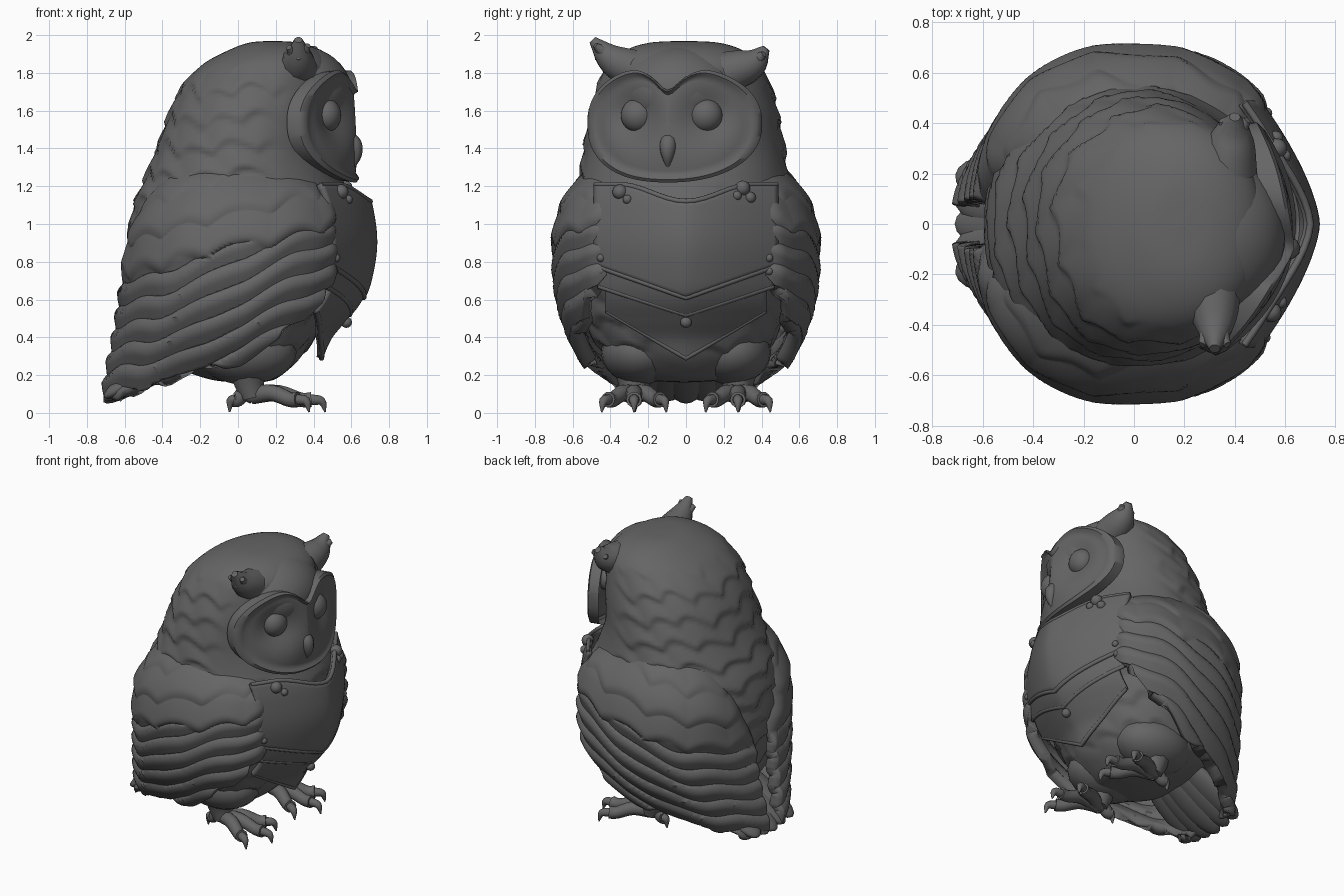
import bpy, bmesh, math
from mathutils import Vector, Matrix

if "Cube" in bpy.data.objects:
    bpy.data.objects.remove(bpy.data.objects["Cube"])

mat = bpy.data.materials.new("dark_grey")
mat.diffuse_color = (0.13, 0.13, 0.13, 1)
mat.use_nodes = True
mat.node_tree.nodes["Principled BSDF"].inputs["Base Color"].default_value = mat.diffuse_color


def lookup(table, t):
    """Smooth interpolation of table rows, keyed by the first column."""
    n = len(table)
    t = min(max(t, table[0][0]), table[-1][0])
    i = next((k for k in range(n - 1) if t <= table[k + 1][0]), n - 2)
    a, b = table[i], table[i + 1]
    p, q = table[max(i - 1, 0)], table[min(i + 2, n - 1)]
    h = b[0] - a[0]
    s = (t - a[0]) / h
    out = []
    for c in range(1, len(a)):
        m0 = (b[c] - p[c]) / (b[0] - p[0]) * h
        m1 = (q[c] - a[c]) / (q[0] - a[0]) * h
        out.append((2*s**3 - 3*s*s + 1) * a[c] + (s**3 - 2*s*s + s) * m0
                   + (3*s*s - 2*s**3) * b[c] + (s**3 - s*s) * m1)
    return out


def finish(ob, angle=40):
    bpy.ops.object.select_all(action='DESELECT')
    ob.select_set(True)
    bpy.context.view_layer.objects.active = ob
    bpy.ops.object.shade_smooth_by_angle(angle=math.radians(angle))
    ob.data.materials.clear()
    ob.data.materials.append(mat)
    return ob


def grid(name, fn, nu, nv, wrap=False, thick=0.0, angle=40):
    """Surface from fn(i, j); wrap closes the i direction."""
    verts = [fn(i, j) for j in range(nv) for i in range(nu)]
    faces = [(j*nu + i, j*nu + (i+1) % nu, (j+1)*nu + (i+1) % nu, (j+1)*nu + i)
             for j in range(nv - 1) for i in range(nu if wrap else nu - 1)]
    me = bpy.data.meshes.new(name)
    me.from_pydata(verts, [], faces)
    bm = bmesh.new()
    bm.from_mesh(me)
    bmesh.ops.remove_doubles(bm, verts=bm.verts, dist=1e-5)
    bmesh.ops.recalc_face_normals(bm, faces=bm.faces)
    bm.to_mesh(me)
    bm.free()
    ob = bpy.data.objects.new(name, me)
    bpy.context.collection.objects.link(ob)
    if thick:
        mod = ob.modifiers.new("thickness", 'SOLIDIFY')
        mod.thickness, mod.offset = thick, 0
    return finish(ob, angle)


def tube(name, pts, radii, smooth=True):
    """Tapered round tube through points."""
    cu = bpy.data.curves.new(name, 'CURVE')
    cu.dimensions, cu.bevel_depth, cu.bevel_resolution = '3D', 1, 3
    cu.use_fill_caps = True
    sp = cu.splines.new('POLY')
    rows = [(k, *p, r) for k, (p, r) in enumerate(zip(pts, radii))]
    n = (len(pts) - 1) * (4 if smooth else 1)
    sp.points.add(n)
    for k in range(n + 1):
        x, y, z, r = lookup(rows, k * (len(pts) - 1) / n)
        sp.points[k].co = (x, y, z, 1)
        sp.points[k].radius = max(r, 0.002)
    ob = bpy.data.objects.new(name, cu)
    bpy.context.collection.objects.link(ob)
    bpy.ops.object.select_all(action='DESELECT')
    ob.select_set(True)
    bpy.context.view_layer.objects.active = ob
    bpy.ops.object.convert(target='MESH')
    return finish(bpy.context.object, 60)


def ball(name, loc, scale, rot=(0, 0, 0), seg=24):
    bpy.ops.mesh.primitive_uv_sphere_add(segments=seg, ring_count=seg // 2, location=loc, rotation=rot)
    ob = bpy.context.object
    ob.name, ob.scale = name, scale
    return finish(ob, 60)


def spow(v, e):
    return math.copysign(abs(v) ** e, v)


def ridge(q, fall=.25):
    """Soft sawtooth, for overlapping feather rows."""
    f = q % 1
    return f / (1 - fall) if f < 1 - fall else (1 - f) / fall


# Body and head: rings of (index, z, back x, front x, half width)
rings = [(0, .16, 0, .1, .0), (1, .18, -.16, .2, .24), (2, .26, -.37, .3, .38), (3, .36, -.49, .38, .46),
         (4, .5, -.55, .46, .53), (5, .7, -.58, .55, .58), (6, .9, -.58, .6, .6), (7, 1.1, -.55, .6, .59),
         (8, 1.25, -.49, .55, .55), (9, 1.4, -.43, .5, .53), (10, 1.6, -.36, .51, .495),
         (11, 1.75, -.28, .51, .45), (12, 1.85, -.18, .5, .4), (13, 1.92, -.05, .43, .31),
         (14, 1.96, .06, .32, .18), (15, 1.97, .18, .18, 0)]


def body_point(i, j):
    t = 2 * math.pi * i / 144
    z, xb, xf, ry = lookup(rings, 15 * j / 130)
    q = z / .15 - .4 * abs(math.sin(6.5 * t + 9 * z)) + .15 * math.sin(5 * t)
    mask = min(1, max(0, (z - .22) / .1)) * min(1, max(0, (1.86 - z) / .08))
    if z > 1.2:
        mask *= min(1, max(0, (.45 - math.cos(t)) / .4))
    k = 1 + .04 * mask * (ridge(-q, .2) - .4)
    cx, rx = (xb + xf) / 2, (xf - xb) / 2
    return (cx + rx * k * spow(math.cos(t), .93), max(ry, 0) * k * spow(math.sin(t), .93) - .01, z)


grid("body", body_point, 144, 131, wrap=True, angle=60)

# Wings: feathered shells wrapped around the body
wing_rings = [(.05, .72, .45, .42), (.2, .7, .5, .5), (.4, .66, .58, .61), (.6, .63, .64, .675),
              (.8, .61, .66, .695), (1.0, .59, .65, .675), (1.2, .52, .6, .6), (1.32, .45, .54, .53)]
wing_edges = [(36, .78, 1.06), (42, .68, 1.17), (52, .56, 1.22), (70, .41, 1.26), (90, .27, 1.3),
              (110, .2, 1.3), (140, .1, 1.24), (158, .07, 1.1), (173, .08, .75)]


def make_wing(side, name):
    def point(i, j):
        d = 36 + 137 * i / 119
        t, v = math.radians(d), j / 89
        lo, hi = lookup(wing_edges, d)
        lo += .02 * abs(math.sin(t * 6))
        z = lo + (hi - lo) * v
        back, front, ry = lookup(wing_rings, z)
        c, s = spow(math.cos(t), .87), spow(math.sin(t), .87)
        flow = z - .28 * math.cos(t) + .025 * math.sin(4 * t) + .012 * math.sin(11 * t + 5 * z)
        covert = z - .15 * math.cos(t) - .05 * abs(math.sin(7 * t))
        w = min(1, max(0, (covert - .84) / .03))
        lift = (1 - w) * .026 * ridge(flow / .115, .3) + w * (.02 + .014 * ridge(-(covert - .84) / .17))
        edge = min(1, (1 - v) / .22, i / 8)
        r = -.045 + lift - .075 * (1 - edge) ** 2
        return (c * ((front if c > 0 else back) + r), side * s * (ry + r), z)
    grid(name, point, 120, 90, thick=.08, angle=60)


make_wing(-1, "right_wing")
make_wing(1, "left_wing")

# Tail feathers: a broad rounded fan
for k in range(-2, 3):
    ball("tail_feather", (-.46, k * .08, .22 + .012 * abs(k)), (.3, .115, .06),
         (0, math.radians(-33), math.radians(-k * 4)))

# Turned head parts share one yaw about the neck
yaw = Matrix.Translation((.07, 0, 0)) @ Matrix.Rotation(math.radians(-10), 4, 'Z') @ Matrix.Translation((-.07, 0, 0))


def turned(x, y, z):
    return tuple(yaw @ Vector((x, y, z)))


def face_point(i, j):
    a = 2 * math.pi * i / 96
    d = a - math.pi / 2
    outline = 1 - .42 * math.exp(-(d / .22) ** 2)
    rho = min(j / 20, 1) * (.96 if j == 21 else 1)
    y = .47 * rho * outline * spow(math.cos(a), .88)
    z = 1.53 + .31 * rho * outline * spow(math.sin(a), .88)
    x = .645 - .245 * (abs(y) / .47) ** 2.2 - (.06 if z > 1.53 else .03) * ((z - 1.53) / .3) ** 2
    x -= .09 * math.exp(-((abs(y) - .2) ** 2 + (z - 1.57) ** 2) / .022)
    if rho > .88:
        x += .025 * math.sin(math.pi * min(1, (rho - .88) / .15))
    if j == 21:
        x -= .1
    return turned(x, y, z)


grid("facial_disc", face_point, 96, 22, wrap=True, angle=50)
ball("forehead", turned(.3, 0, 1.7), (.305, .33, .25), seg=40)
tube("beak", [turned(.59, 0, 1.47), turned(.62, 0, 1.42), turned(.63, 0, 1.36), turned(.615, 0, 1.29)],
     [.03, .045, .033, .004])
for s in (-1, 1):
    ball("eye", turned(.505, s * .182, 1.575), (.08, .09, .09), seg=32)

# Ear tufts with split tips
tufts = [((.31, -.24, 1.8), (.32, -.39, 1.87), (.32, -.495, 1.975)),
         ((.37, .22, 1.8), (.39, .35, 1.85), (.4, .425, 1.93))]
for a, b, c in tufts:
    tube("ear_tuft", [a, b, c], [.12, .085, .022])
    for dx, dz in ((-.05, -.04), (.05, -.03), (0, -.09)):
        tube("tuft_feather", [b, (c[0] + dx, c[1] * .97, c[2] + dz)], [.06, .015], False)

# Armour plates follow the chest, keeled along the middle
chest = [(.26, .44), (.4, .5), (.5, .58), (.6, .655), (.7, .695), (.9, .725), (1.1, .7), (1.22, .66)]


def chest_point(y, z, lift=0.0):
    return (lookup(chest, z)[0] + lift - .23 * abs(y / .48) ** 1.5, y, z)


def plate(name, half, top, bottom, lift, rims):
    def point(i, j):
        u = i / 20 - 1
        lo, hi = bottom(abs(u)), top(abs(u))
        return chest_point(u * half, lo + (hi - lo) * j / 16, lift)
    grid(name, point, 41, 17, thick=.035, angle=30)
    for fn in rims:
        pts = [chest_point(k / 10 * half, fn(abs(k) / 10), lift + .01) for k in range(-10, 11)]
        tube(name + "_rim", pts, [.014] * 21, False)


def neckline(u):
    return 1.12 + .09 * math.sin(min(u / .75, 1) * math.pi / 2) ** 2


def chest_hem(u):
    return .61 + .17 * u


def waist_hem(u):
    return .52 + .15 * u


def hip_hem(u):
    return .29 + .25 * u


plate("breastplate", .48, neckline, chest_hem, -.005, (neckline, chest_hem))
plate("waist_plate", .46, lambda u: .65 + .12 * u, waist_hem, -.015, (waist_hem,))
plate("hip_plate", .42, lambda u: .55 + .12 * u, hip_hem, -.02, (hip_hem,))

# Shoulder padding behind the collar
for s in (-1, 1):
    ball("shoulder", (.3, s * .37, 1.08), (.2, .16, .14))

# Rivets and boss
for y, z, r in ((-.35, 1.17, .04), (-.31, 1.13, .025), (.3, 1.19, .04), (.34, 1.14, .03), (.27, 1.15, .025),
                (-.45, .82, .022), (-.45, .75, .022), (.44, .82, .022), (.44, .75, .022), (0, .48, .03)):
    ball("rivet", chest_point(y, z, .01), (r, r, r), seg=16)

# Legs and clawed feet
for s in (-1, 1):
    y = s * .275
    ball("thigh", (.04, s * .24, .32), (.27, .21, .17))
    tube("leg", [(.05, y, .26), (.06, y, .16), (.08, y, .08)], [.12, .085, .065])
    for ang, length in ((-30, .3), (0, .335), (30, .3), (178, .11)):
        ca, sa = math.cos(math.radians(ang)), math.sin(math.radians(ang))
        path = [(0, .095, .05), (.4, .105, .045), (.75, .07, .04), (.92, .07, .042)]
        claw = [(.88, .07, .03), (1.08, .062, .024), (1.14, .004, .004)]
        for name, rows in (("toe", path), ("claw", claw)):
            tube(name, [(.08 + ca * length * f, y + sa * length * f, z) for f, z, r in rows],
                 [r for f, z, r in rows])
